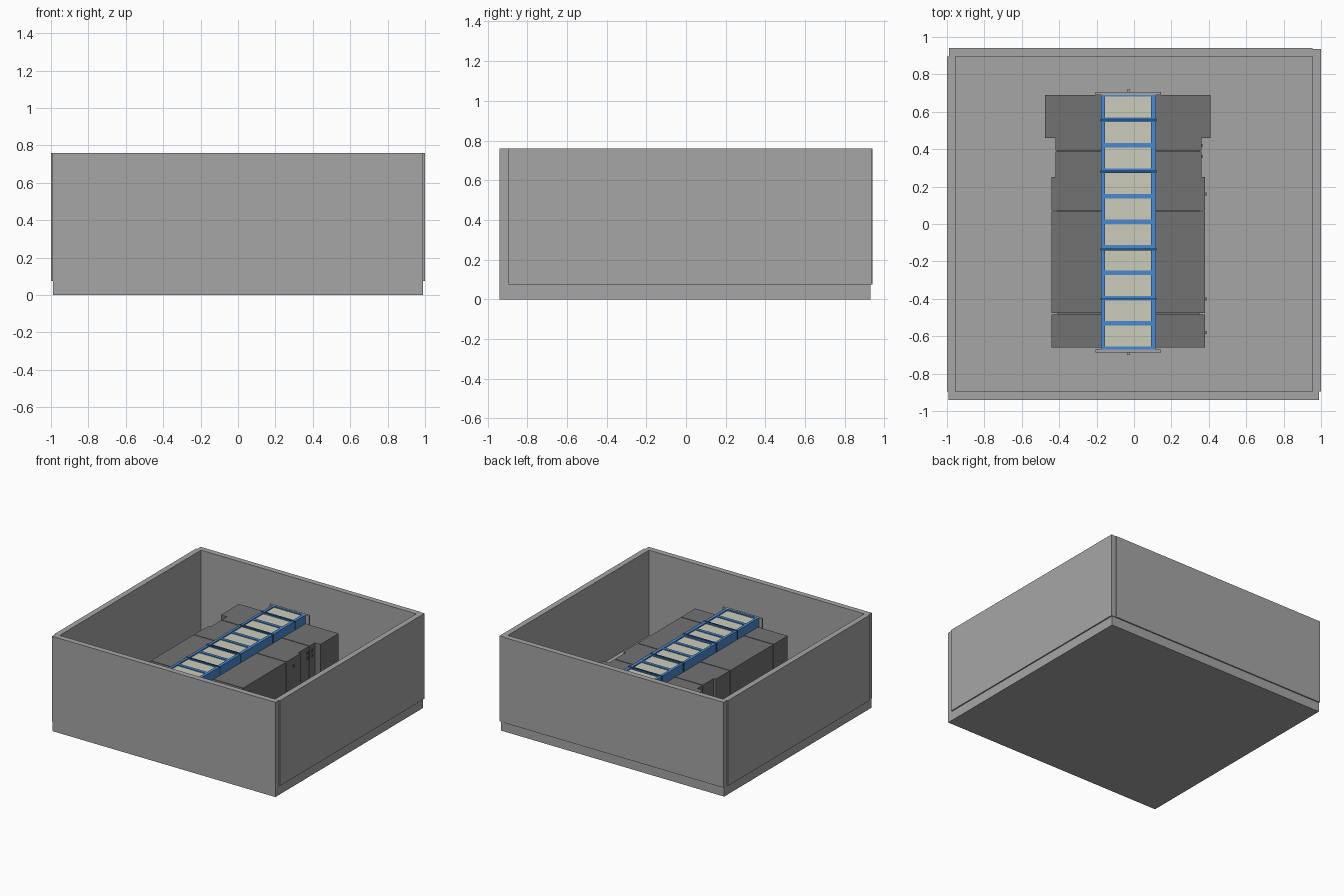
import bpy, bmesh, math
from mathutils import Matrix, Vector

if "Cube" in bpy.data.objects:
    bpy.data.objects.remove(bpy.data.objects["Cube"])


def material(name, rgb):
    m = bpy.data.materials.new(name)
    m.diffuse_color = (*rgb, 1)
    m.use_nodes = True
    m.node_tree.nodes["Principled BSDF"].inputs["Base Color"].default_value = m.diffuse_color
    return m


GREY = material("wall grey", (0.38, 0.38, 0.38))
DARK = material("cabinet grey", (0.17, 0.17, 0.17))
BLUE = material("rail blue", (0.07, 0.25, 0.62))
NAVY = material("joint navy", (0.02, 0.09, 0.24))
CREAM = material("panel cream", (0.60, 0.60, 0.50))


def boxes(name, mat, *extents):
    """One object made of boxes, each given as (x0, x1, y0, y1, z0, z1)."""
    bm = bmesh.new()
    for x0, x1, y0, y1, z0, z1 in extents:
        centre = Vector((x0 + x1, y0 + y1, z0 + z1)) / 2
        size = Matrix.Diagonal((x1 - x0, y1 - y0, z1 - z0, 1))
        bmesh.ops.create_cube(bm, size=1, matrix=Matrix.Translation(centre) @ size)
    return finish(name, mat, bm)


def finish(name, mat, bm):
    me = bpy.data.meshes.new(name)
    bm.to_mesh(me)
    bm.free()
    me.materials.append(mat)
    ob = bpy.data.objects.new(name, me)
    bpy.context.collection.objects.link(ob)
    return ob


def cabinet(name, outline):
    """Extrude a plan outline from the floor up to the cabinet top."""
    bm = bmesh.new()
    face = bm.faces.new([bm.verts.new((x, y, FLOOR)) for x, y in outline])
    top = bmesh.ops.extrude_face_region(bm, geom=[face])
    verts = [v for v in top["geom"] if isinstance(v, bmesh.types.BMVert)]
    bmesh.ops.translate(bm, vec=(0, 0, TOP - FLOOR), verts=verts)
    bmesh.ops.recalc_face_normals(bm, faces=bm.faces)
    return finish(name, DARK, bm)


def rect(x0, x1, y0, y1):
    return [(x0, y0), (x1, y0), (x1, y1), (x0, y1)]


FLOOR, TOP, RIM = 0.075, 0.535, 0.76
CX = -0.03           # the inner machine sits slightly left of centre
G = 0.003            # half of the seam between cabinets

# Open tray: floor slab and four walls that overlap like a pinwheel
boxes("floor_slab", GREY, (-0.99, 0.99, -0.94, 0.93, 0, FLOOR))
boxes("front_wall", GREY, (-0.992, 0.99, -0.94, -0.895, FLOOR, RIM))
boxes("right_wall", GREY, (0.955, 1.0, -0.895, 0.935, FLOOR, RIM))
boxes("back_wall", GREY, (-0.99, 0.955, 0.895, 0.94, FLOOR, RIM))
boxes("left_wall", GREY, (-1.0, -0.955, -0.895, 0.895, FLOOR, RIM))

# Row of cabinets with thin seams between them
W, N = 0.41, 0.39    # half widths of the wide and narrow parts
cabinet("front_cabinet", rect(CX - W, CX + W, -0.66, -0.48 - G))
cabinet("middle_cabinet", rect(CX - W, CX + W, -0.48 + G, 0.07 - G))
cabinet("stepped_cabinet", [
    (CX - W, 0.07 + G), (CX + W, 0.07 + G), (CX + W, 0.25), (CX + N, 0.25),
    (CX + N, 0.39 - G), (CX - N, 0.39 - G), (CX - N, 0.25), (CX - W, 0.25)])
cabinet("narrow_cabinet", rect(CX - N, CX + N, 0.39 + G, 0.46))
cabinet("back_cabinet", rect(-0.475, 0.41, 0.46, 0.69))
boxes("cabinet_core", DARK, (CX - 0.38, CX + 0.38, -0.655, 0.47, FLOOR, TOP - 0.02))

# Small handles on the right hand side
boxes("side_handles", DARK,
      *[(CX + W, CX + W + 0.007, y - 0.008, y + 0.008, 0.46, 0.48) for y in (-0.58, -0.4, 0.16)],
      *[(CX + N, CX + N + 0.007, y - 0.008, y + 0.008, z, z + 0.02)
        for y in (0.36, 0.42) for z in (0.44, 0.48)])

# Ladder-like track: rails, bars between the panels, joints and panels
Y0, Y1, COUNT = -0.67, 0.69, 10
first, last, half = -0.60, 0.625, 0.056
mids = [first + (last - first) * i / (COUNT - 1) for i in range(COUNT)]
joints = (-0.40, -0.135, 0.28, 0.555)

edges = [Y0] + [y + s * half for y in mids for s in (-1, 1)] + [Y1]
boxes("track_rails", BLUE,
      (-0.177, -0.156, Y0, Y1, 0.52, 0.605), (0.092, 0.117, Y0, Y1, 0.52, 0.605))
boxes("track_bars", BLUE,
      *[(-0.157, 0.093, a, b, 0.53, 0.603) for a, b in zip(edges[::2], edges[1::2])])
boxes("track_panels", CREAM,
      *[(-0.157, 0.093, y - half, y + half, 0.53, 0.596) for y in mids])
boxes("track_joints", NAVY,
      *[(-0.18, 0.12, y - w, y + w, 0.54, 0.608)
        for y, w in zip(joints, (0.004, 0.008, 0.008, 0.008))])

# End plates with a small centre tab
for name, y, s in (("front_end_plate", Y0, -1), ("back_end_plate", Y1, 1)):
    a, b, c = y, y + s * 0.016, y + s * 0.03
    boxes(name, GREY,
          (-0.205, 0.145, min(a, b), max(a, b), 0.50, 0.605),
          (CX - 0.008, CX + 0.008, min(b, c), max(b, c), 0.54, 0.59))
